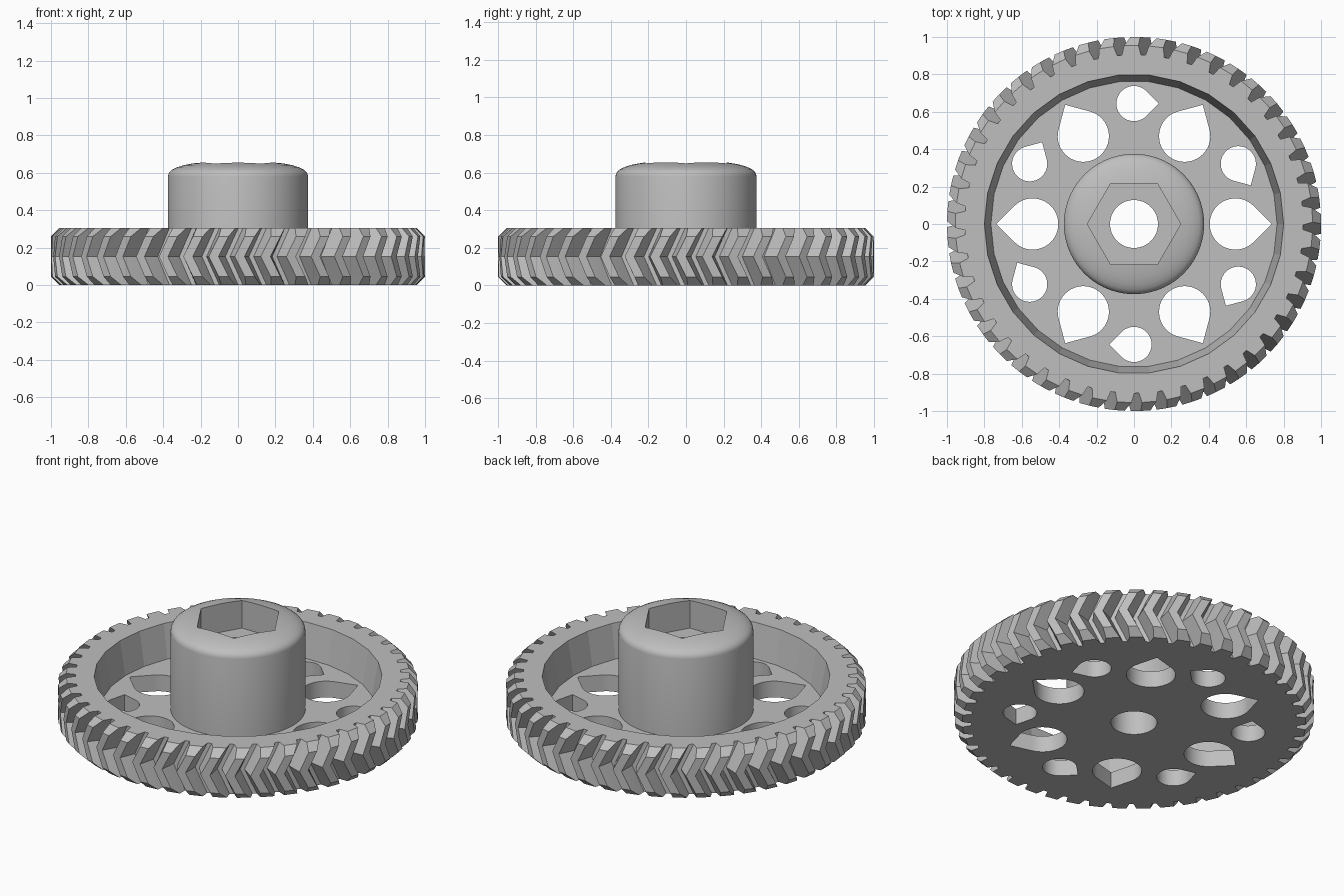
import bpy, bmesh
from math import sin, cos, pi, radians, sqrt

cube = bpy.data.objects.get("Cube")
if cube:
    bpy.data.objects.remove(cube, do_unlink=True)

TEETH = 45
HEIGHT = 0.305
ROOT, TIP, END_TIP = 0.905, 1.0, 0.955
CHAMFER = 0.045
WEB = 0.1

grey = bpy.data.materials.new("plain_grey")
grey.use_nodes = True
grey.diffuse_color = (0.52, 0.52, 0.52, 1)
grey.node_tree.nodes["Principled BSDF"].inputs["Base Color"].default_value = grey.diffuse_color


def polar(r, a):
    return r * cos(a), r * sin(a)


def loft(name, rings):
    """Closed solid through rings of equal point count, listed bottom to top."""
    bm = bmesh.new()
    loops = [[bm.verts.new(p) for p in ring] for ring in rings]
    n = len(loops[0])
    for low, high in zip(loops, loops[1:]):
        for i in range(n):
            j = (i + 1) % n
            bm.faces.new((low[i], low[j], high[j], high[i]))
    bm.faces.new(loops[0][::-1])
    bm.faces.new(loops[-1])
    bmesh.ops.recalc_face_normals(bm, faces=bm.faces)
    mesh = bpy.data.meshes.new(name)
    bm.to_mesh(mesh)
    bm.free()
    mesh.materials.append(grey)
    obj = bpy.data.objects.new(name, mesh)
    bpy.context.collection.objects.link(obj)
    return obj


def turned(name, profile, sides):
    """Solid of revolution from (radius, z) pairs."""
    return loft(name, [[(*polar(r, 2 * pi * i / sides), z) for i in range(sides)]
                       for r, z in profile])


def teardrop(name, distance, angle, radius, point_dir):
    """Teardrop-shaped cutter through the web, tip toward point_dir."""
    cx, cy = polar(distance, angle)
    steps = 32
    outline = []
    for i in range(steps + 1):
        dx, dy = polar(radius, point_dir + pi / 4 + 1.5 * pi * i / steps)
        outline.append((cx + dx, cy + dy))
    tx, ty = polar(radius * sqrt(2), point_dir)
    outline.append((cx + tx, cy + ty))
    return loft(name, [[(x, y, z) for x, y in outline] for z in (-0.1, 0.2)])


def activate(obj):
    bpy.ops.object.select_all(action='DESELECT')
    obj.select_set(True)
    bpy.context.view_layer.objects.active = obj


def cut(obj, cutters):
    activate(obj)
    for cutter in cutters:
        mod = obj.modifiers.new("cut", 'BOOLEAN')
        mod.operation = 'DIFFERENCE'
        mod.solver = 'EXACT'
        mod.object = cutter
        bpy.ops.object.modifier_apply(modifier=mod.name)


# Herringbone toothed wheel: tooth outline swings back at mid height
def half_width(r):
    t = (r - ROOT) / (TIP - ROOT)
    return radians(3.2 - 1.7 * t)


def tooth_ring(z, tip):
    mid = HEIGHT / 2
    phase = radians(-1.5 + 4.4 * abs(z - mid) / mid)
    ring = []
    for k in range(TEETH):
        a = phase + 2 * pi * k / TEETH
        radii = (ROOT, 0.94, tip)
        ring += [(*polar(r, a - half_width(r)), z) for r in radii]
        ring += [(*polar(r, a + half_width(r)), z) for r in reversed(radii)]
    return ring


gear = loft("toothed_wheel", [
    tooth_ring(0, END_TIP),
    tooth_ring(CHAMFER, TIP),
    tooth_ring(HEIGHT / 2, TIP),
    tooth_ring(HEIGHT - CHAMFER, TIP),
    tooth_ring(HEIGHT, END_TIP),
])

# Hub with a domed top
hub = turned("hub", [
    (0.375, 0.05), (0.375, 0.58), (0.372, 0.594), (0.364, 0.607), (0.35, 0.618),
    (0.325, 0.63), (0.29, 0.641), (0.25, 0.649), (0.2, 0.657), (0.1, 0.661),
], 72)

# Cutters: dished recess, bore, hexagonal pocket and lightening holes
slope = (0.80 - 0.765) / (HEIGHT - WEB)
recess = turned("recess_cutter", [(0.765, WEB), (0.80 + 0.1 * slope, HEIGHT + 0.1)], 30)
bore = turned("bore_cutter", [(0.128, -0.1), (0.128, 1.0)], 48)
pocket = turned("hex_pocket_cutter", [(0.25, 0.48), (0.25, 0.9)], 6)
holes = []
for k in range(6):
    a = k * pi / 3
    holes.append(teardrop("large_hole_cutter", 0.542, a, 0.137, a))
    b = a + pi / 6
    holes.append(teardrop("small_hole_cutter", 0.644, b, 0.094, b - pi / 2))

cut(gear, [recess, bore] + holes)
cut(hub, [pocket, bore])
for cutter in [recess, bore, pocket] + holes:
    bpy.data.objects.remove(cutter, do_unlink=True)

for obj, limit in ((gear, 10.5), (hub, 25)):
    activate(obj)
    bpy.ops.object.shade_smooth_by_angle(angle=radians(limit))
